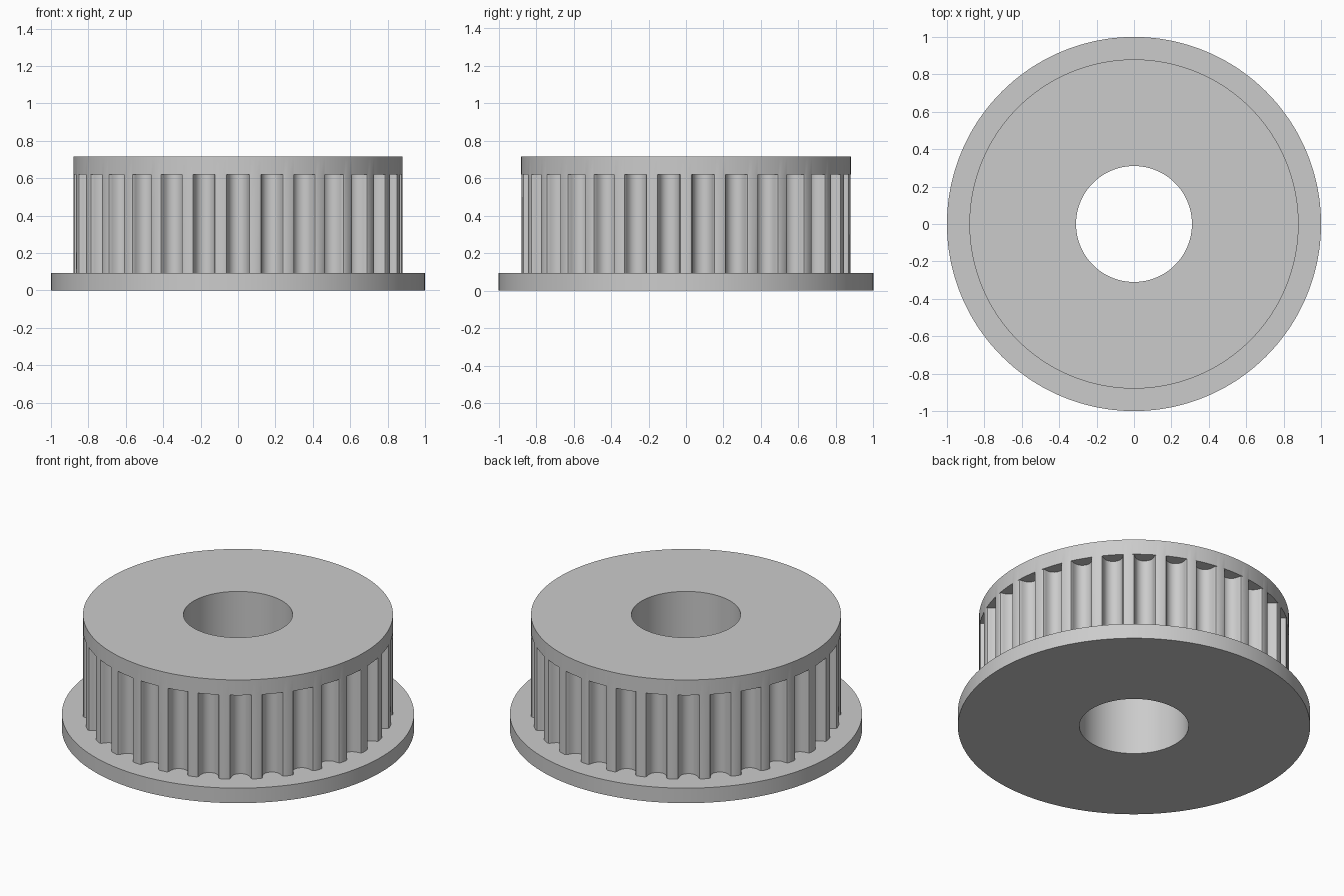
import bpy
import bmesh
from math import atan2, hypot, pi, radians, sqrt, sin, cos

if "Cube" in bpy.data.objects:
    bpy.data.objects.remove(bpy.data.objects["Cube"], do_unlink=True)

TEETH = 30
FLANGE_R, BODY_R, BORE_R = 1.0, 0.88, 0.31
FLANGE_TOP, COLLAR_BOTTOM, TOP = 0.094, 0.62, 0.716

# Half of one belt groove: (sideways offset, depth), from its lip to its floor
GROOVE = [(0.0707, 0), (0.0613, 0.0035), (0.0566, 0.0124), (0.0548, 0.0226),
          (0.0518, 0.0325), (0.0478, 0.042), (0.0428, 0.0511),
          (0.0339, 0.0603), (0.0235, 0.067), (0.0121, 0.071), (0, 0.0724)]
LIP = sqrt(BODY_R ** 2 - GROOVE[0][0] ** 2)


def toothed_outline():
    """Polar (angle, radius) points of the grooved rim, one groove facing -y."""
    groove = [(-x, d) for x, d in GROOVE] + [(x, d) for x, d in GROOVE[-2::-1]]
    points = []
    for tooth in range(TEETH):
        centre = -pi / 2 + tooth * 2 * pi / TEETH
        for x, depth in groove:
            points.append((centre + atan2(x, LIP - depth), hypot(x, LIP - depth)))
        # middle of the land between two grooves
        points.append((centre + pi / TEETH, BODY_R))
    return points


outline = toothed_outline()
angles = [a for a, r in outline]


def circle(radius):
    return [(a, radius) for a in angles]


# Rings from the bore, round the outside and back into the bore
layers = [(circle(BORE_R), 0), (circle(FLANGE_R), 0),
          (circle(FLANGE_R), FLANGE_TOP), (outline, FLANGE_TOP),
          (outline, COLLAR_BOTTOM), (circle(BODY_R), COLLAR_BOTTOM),
          (circle(BODY_R), TOP), (circle(BORE_R), TOP)]

bm = bmesh.new()
rings = [[bm.verts.new((r * cos(a), r * sin(a), z)) for a, r in ring]
         for ring, z in layers]
count = len(angles)
for k, lower in enumerate(rings):
    upper = rings[(k + 1) % len(rings)]
    for i in range(count):
        j = (i + 1) % count
        bm.faces.new((lower[i], lower[j], upper[j], upper[i]))

# Lands run flush into the collar, so weld them
bmesh.ops.remove_doubles(bm, verts=bm.verts[:], dist=0.00005)
bmesh.ops.recalc_face_normals(bm, faces=bm.faces[:])
mesh = bpy.data.meshes.new("toothed_belt_pulley")
bm.to_mesh(mesh)
bm.free()

# Plain grey metal
grey = bpy.data.materials.new("light_grey")
grey.use_nodes = True
colour = (0.6, 0.6, 0.6, 1)
grey.diffuse_color = colour
grey.node_tree.nodes["Principled BSDF"].inputs["Base Color"].default_value = colour
mesh.materials.append(grey)

pulley = bpy.data.objects.new("toothed_belt_pulley", mesh)
bpy.context.collection.objects.link(pulley)
bpy.ops.object.select_all(action="DESELECT")
pulley.select_set(True)
bpy.context.view_layer.objects.active = pulley
bpy.ops.object.shade_smooth_by_angle(angle=radians(30))
